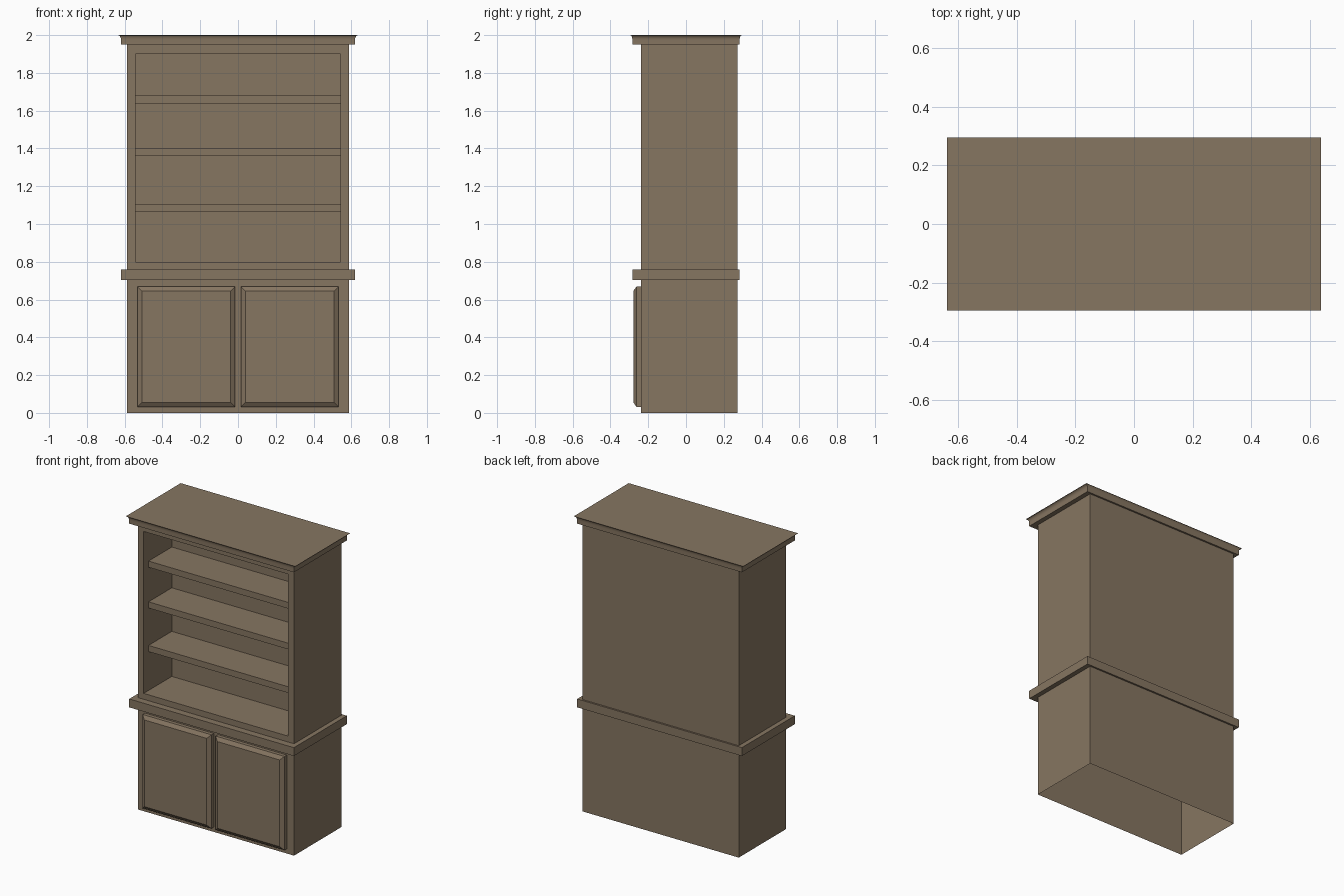
import bpy, bmesh, math

if "Cube" in bpy.data.objects:
    bpy.data.objects.remove(bpy.data.objects["Cube"])

wood = bpy.data.materials.new("wood")
wood.diffuse_color = (0.24, 0.18, 0.12, 1)
wood.use_nodes = True
wood.node_tree.nodes["Principled BSDF"].inputs["Base Color"].default_value = wood.diffuse_color


def loft(name, rings, axis, cap_start=False, cap_end=False, smooth=False):
    """Skin rectangles (level, a0, a1, b0, b1) stacked along 'y' or 'z'."""
    bm = bmesh.new()
    loops = []
    for lv, a0, a1, b0, b1 in rings:
        pts = [(a0, b0), (a1, b0), (a1, b1), (a0, b1)]
        loops.append([bm.verts.new((a, b, lv) if axis == 'z' else (a, lv, b))
                      for a, b in pts])
    for lo, hi in zip(loops, loops[1:]):
        for i in range(4):
            j = (i + 1) % 4
            bm.faces.new((lo[i], lo[j], hi[j], hi[i]))
    if cap_start:
        bm.faces.new(loops[0][::-1])
    if cap_end:
        bm.faces.new(loops[-1])
    if axis == 'y' and rings[0][0] < rings[-1][0]:
        bmesh.ops.reverse_faces(bm, faces=bm.faces[:])
    me = bpy.data.meshes.new(name)
    bm.to_mesh(me)
    bm.free()
    me.materials.append(wood)
    ob = bpy.data.objects.new(name, me)
    bpy.context.collection.objects.link(ob)
    if smooth:
        bpy.ops.object.select_all(action='DESELECT')
        ob.select_set(True)
        bpy.context.view_layer.objects.active = ob
        bpy.ops.object.shade_smooth_by_angle(angle=math.radians(30))
    return ob


X, Y0, Y1 = 0.587, -0.237, 0.272      # carcass
LX, LY = 0.619, 0.284                 # ledge
OX, OZ0, OZ1, OY = 0.543, 0.80, 1.90, 0.065   # bookcase opening
body = (-X, X, Y0, Y1)
ledge = (-LX, LX, -LY, LY)

# lower cabinet, a thin shell open underneath
loft("lower_cabinet", [(0, *body), (0.703, *body)], 'z')

# ledge between cabinet and bookcase
loft("ledge", [(0.703, *body), (0.703, *ledge), (0.76, *ledge), (0.76, *body)], 'z')

# bookcase with recessed front
outer = (-X, X, 0.76, 1.951)
opening = (-OX, OX, OZ0, OZ1)
loft("bookcase", [(Y1, *outer), (Y0, *outer), (Y0, *opening), (OY, *opening)],
     'y', True, True)

# shelves
for i, z in enumerate((1.064, 1.36, 1.637)):
    s = (-OX, OX, z, z + 0.042)
    loft(f"shelf_{i + 1}", [(OY, *s), (-0.185, *s)], 'y', True, True)

# crown moulding with a concave flare
crown = [(1.951, *body), (1.951, *ledge)]
for i in range(7):
    t = math.radians(15 * i)
    k = 1 - math.cos(t)
    x, y = LX + 0.018 * k, LY + 0.011 * k
    crown.append((1.974 + 0.026 * math.sin(t), -x, x, -y, y))
loft("crown", crown, 'z', cap_end=True, smooth=True)

# chamfered doors
for side, x0, x1 in (("left", -0.533, -0.016), ("right", 0.016, 0.533)):
    c = 0.024
    full = (x0, x1, 0.032, 0.669)
    face = (x0 + c, x1 - c, 0.032 + c, 0.669 - c)
    loft(f"{side}_door", [(Y0, *full), (-0.262, *full), (-0.279, *face)],
         'y', True, True)
